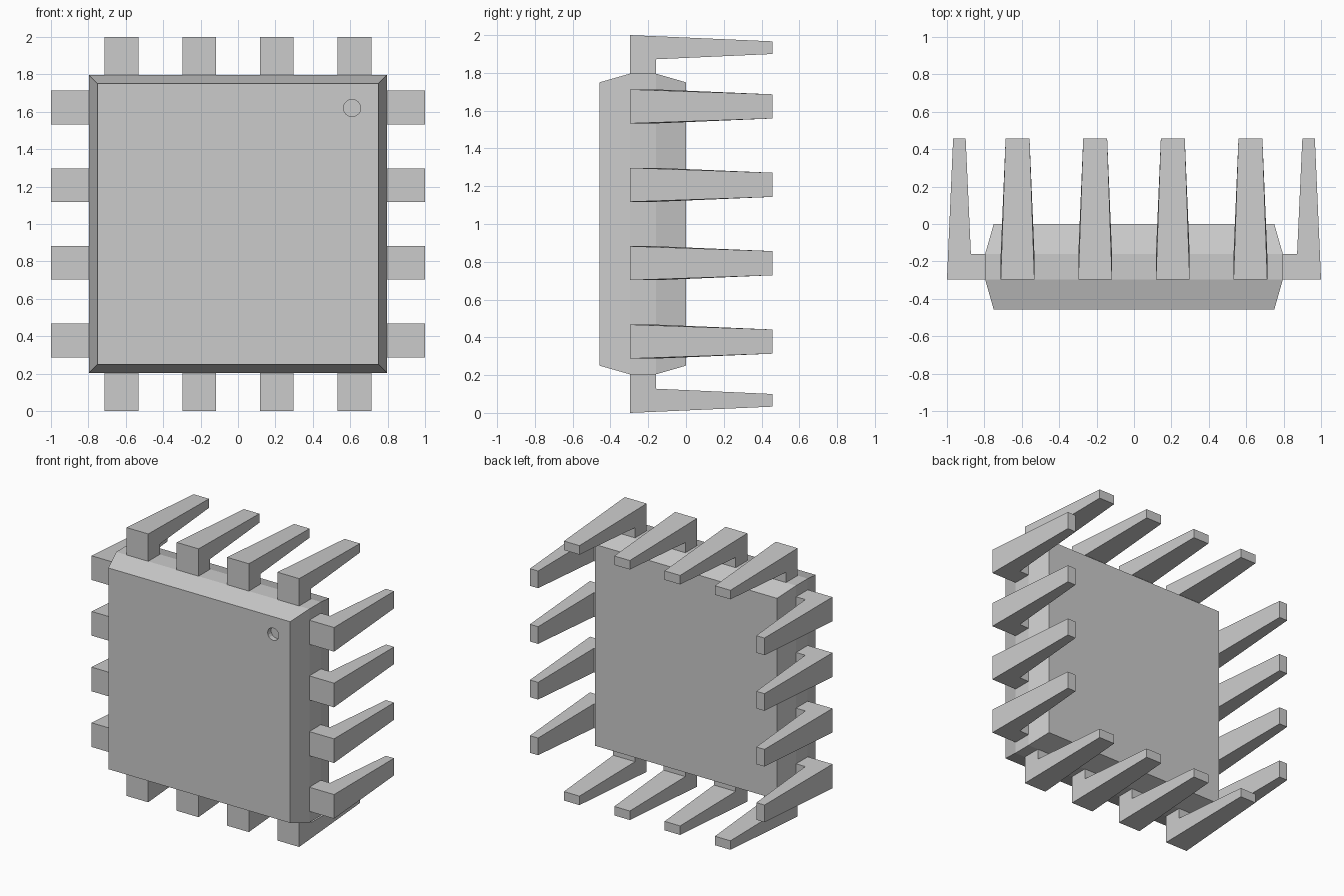
import bpy, bmesh, math
from mathutils import Matrix, Vector

if "Cube" in bpy.data.objects:
    bpy.data.objects.remove(bpy.data.objects["Cube"])

CENTRE = Vector((0, 0, 1.0))


def loft(name, rings, matrix=Matrix.Identity(4)):
    """Closed mesh skinned through rings with equal point counts."""
    bm = bmesh.new()
    loops = [[bm.verts.new(matrix @ Vector(p)) for p in ring] for ring in rings]
    n = len(loops[0])
    for a, b in zip(loops, loops[1:]):
        for i in range(n):
            j = (i + 1) % n
            bm.faces.new((a[i], a[j], b[j], b[i]))
    bm.faces.new(loops[0])
    bm.faces.new(loops[-1])
    bmesh.ops.recalc_face_normals(bm, faces=bm.faces)
    mesh = bpy.data.meshes.new(name)
    bm.to_mesh(mesh)
    bm.free()
    obj = bpy.data.objects.new(name, mesh)
    bpy.context.collection.objects.link(obj)
    return obj


# Chip body: square slab, bevelled toward front and back
body_profile = [(-0.457, 0.75), (-0.297, 0.796), (-0.16, 0.796), (0.0, 0.75)]
body = loft("chip_body", [
    [(-h, y, 1 - h), (h, y, 1 - h), (h, y, 1 + h), (-h, y, 1 + h)]
    for y, h in body_profile])

# Round orientation dimple in the front face
bpy.ops.mesh.primitive_cylinder_add(vertices=16, radius=0.046, depth=0.08,
                                    location=(0.61, -0.457, 1.62),
                                    rotation=(math.pi / 2, 0, 0))
cutter = bpy.context.object
cutter.name = "dimple_cutter"
cutter.hide_render = True
cutter.hide_set(True)
cut = body.modifiers.new("dimple", 'BOOLEAN')
cut.operation = 'DIFFERENCE'
cut.solver = 'EXACT'
cut.object = cutter

# Tapered L-shaped pins: (distance from centre, y, half width)
pin_profile = [(0.78, -0.297, 0.09), (1.0, -0.297, 0.09), (0.967, 0.457, 0.064),
               (0.90, 0.457, 0.064), (0.872, -0.16, 0.09), (0.78, -0.16, 0.09)]
for s, side in enumerate(("right", "bottom", "left", "top")):
    turn = Matrix.Translation(CENTRE) @ Matrix.Rotation(s * math.pi / 2, 4, 'Y')
    for k in range(4):
        t = (k - 1.5) * 0.415
        loft(f"{side}_pin_{k + 1}",
             [[(r, y, t + sign * w) for r, y, w in pin_profile]
              for sign in (-1, 1)], turn)
